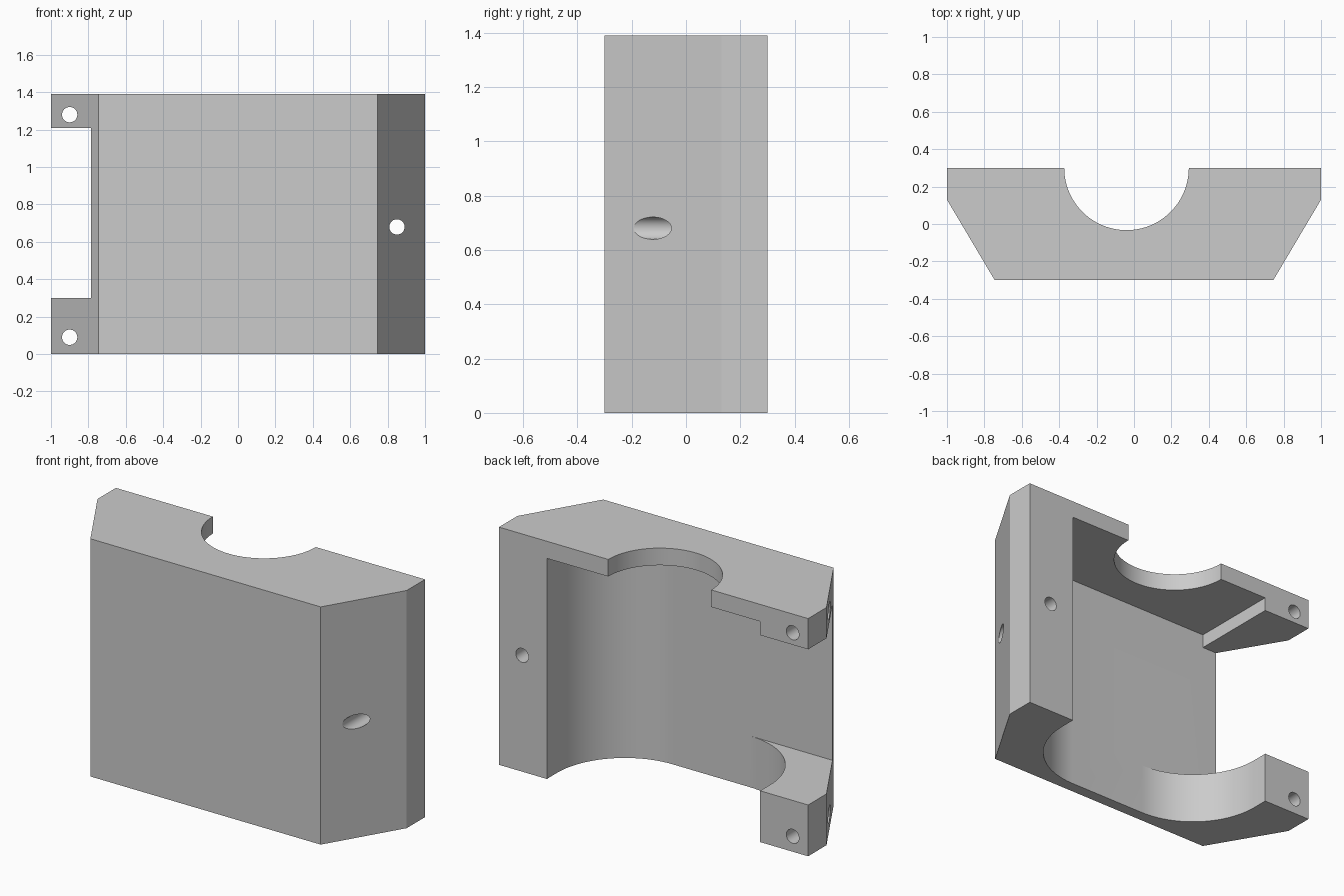
import bpy, bmesh, math

default = bpy.data.objects.get("Cube")
if default:
    bpy.data.objects.remove(default, do_unlink=True)

HEIGHT = 1.39
BACK = 0.30       # rear plane
WALL = -0.233     # inner face of the front wall
CEILING = 1.29    # underside of the top plate
SIDE = 0.69       # half width of the pocket
FILLET = 0.44
OUT = 0.6         # overshoot for cutters

grey = bpy.data.materials.new("plain_grey")
grey.use_nodes = True
colour = (0.6, 0.6, 0.6, 1)
grey.diffuse_color = colour
grey.node_tree.nodes["Principled BSDF"].inputs["Base Color"].default_value = colour


def prism(name, outline, z0, z1):
    """Extrude a plan outline from z0 to z1."""
    bm = bmesh.new()
    base = bm.faces.new([bm.verts.new((x, y, z0)) for x, y in outline])
    top = bmesh.ops.extrude_face_region(bm, geom=[base])["geom"]
    bmesh.ops.translate(bm, vec=(0, 0, z1 - z0),
                        verts=[v for v in top if isinstance(v, bmesh.types.BMVert)])
    bmesh.ops.recalc_face_normals(bm, faces=bm.faces)
    mesh = bpy.data.meshes.new(name)
    bm.to_mesh(mesh)
    bm.free()
    mesh.materials.append(grey)
    obj = bpy.data.objects.new(name, mesh)
    bpy.context.collection.objects.link(obj)
    return obj


def arc(cx, cy, r, start, end, steps):
    angles = [math.radians(start + (end - start) * i / steps) for i in range(steps + 1)]
    return [(cx + r * math.cos(a), cy + r * math.sin(a)) for a in angles]


def rect(x0, x1, y0, y1):
    return [(x0, y0), (x1, y0), (x1, y1), (x0, y1)]


def cut(target, cutter):
    """Subtract the cutter from the target, then discard it."""
    bpy.context.view_layer.objects.active = target
    mod = target.modifiers.new("cut", "BOOLEAN")
    mod.operation = "DIFFERENCE"
    mod.solver = "EXACT"
    mod.object = cutter
    bpy.ops.object.modifier_apply(modifier=mod.name)
    bpy.data.objects.remove(cutter, do_unlink=True)


# Outer block with chamfered front corners
half = [(0.745, -0.30), (1, 0.13), (1, BACK)]
body = prism("bracket_body", half + [(-x, y) for x, y in reversed(half)], 0, HEIGHT)

# Pocket with rounded inner corners, open to the back and bottom
inset = SIDE - FILLET
pocket = ([(-SIDE, OUT)]
          + arc(-inset, WALL + FILLET, FILLET, 180, 270, 24)
          + arc(inset, WALL + FILLET, FILLET, 270, 360, 24)
          + [(SIDE, OUT)])
cut(body, prism("pocket_cutter", pocket, -0.1, CEILING))

# Side window between the two lugs, behind the front wall
cut(body, prism("window_cutter", rect(-1.2, 0, WALL, OUT), 0.30, 1.21))

# Square corner of the pocket above the window
cut(body, prism("corner_cutter", rect(-SIDE, 0, WALL, OUT), 1.15, CEILING))

# Round notch in the top plate
cut(body, prism("notch_cutter", arc(-0.04, BACK, 0.333, 180, 360, 48)
                + [(0.293, OUT), (-0.373, OUT)], 1.2, 1.5))

# Screw holes running front to back
for x, z in [(-0.90, 0.09), (-0.90, 1.28), (0.85, 0.68)]:
    hole = prism("hole_cutter", arc(0, 0, 0.041, 0, 348.75, 31), -1, 1)
    hole.rotation_euler.x = math.pi / 2
    hole.location = (x, 0, z)
    bpy.context.view_layer.update()
    cut(body, hole)

# One material and smooth curved walls
body.data.materials.clear()
body.data.materials.append(grey)
for face in body.data.polygons:
    face.material_index = 0
bpy.ops.object.select_all(action="DESELECT")
body.select_set(True)
bpy.context.view_layer.objects.active = body
bpy.ops.object.shade_smooth_by_angle(angle=math.radians(30))
